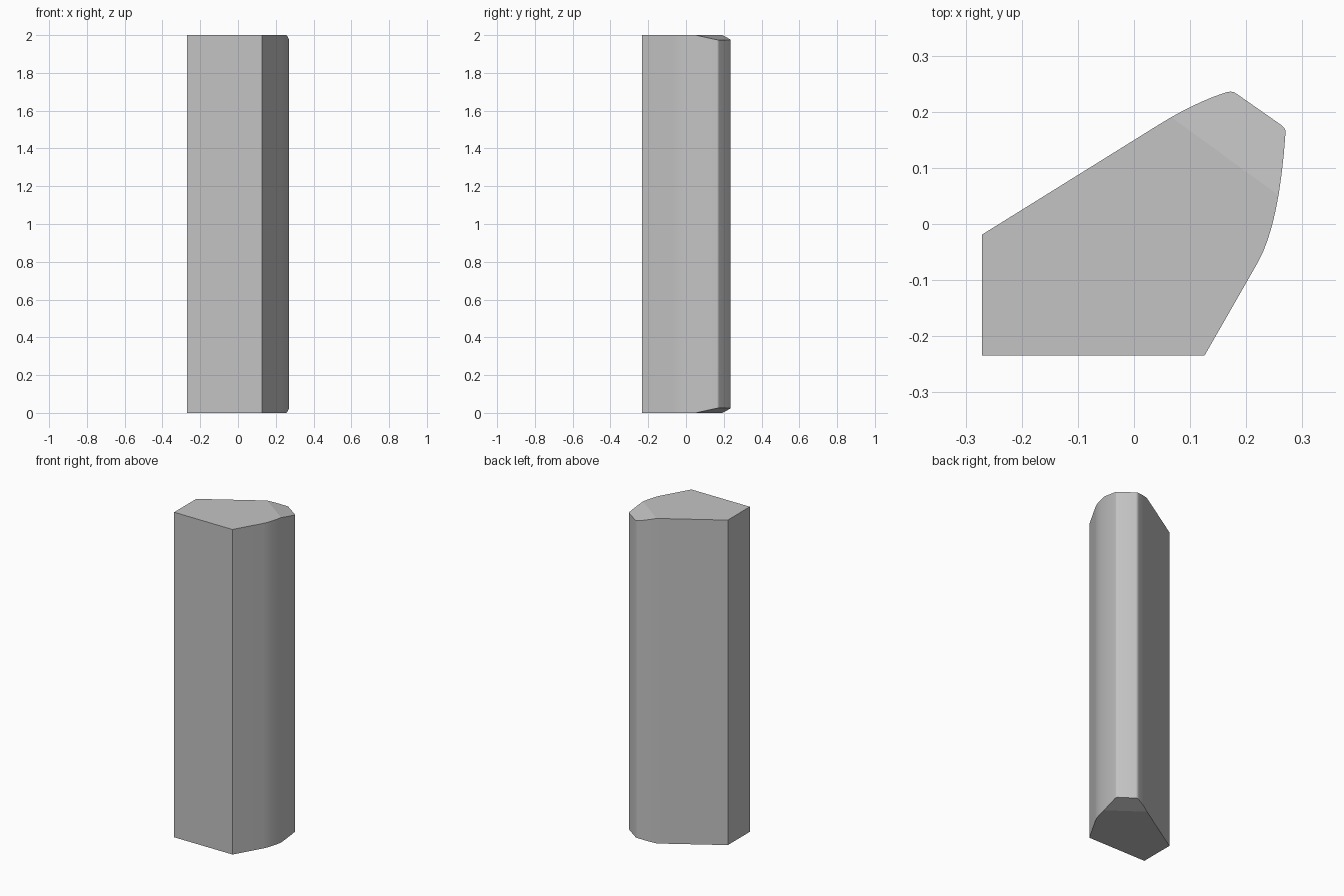
import bpy, bmesh, math
from mathutils import Vector

cube = bpy.data.objects.get("Cube")
if cube:
    bpy.data.objects.remove(cube, do_unlink=True)

HEIGHT = 2.0


def arc(start, control, end, steps):
    """Quadratic curve between two outline points."""
    a, b, c = Vector(start), Vector(control), Vector(end)
    ts = [i / steps for i in range(steps + 1)]
    return [a * (1 - t) ** 2 + b * 2 * t * (1 - t) + c * t * t for t in ts]


# Plan outline: straight walls, two bowed flanks and a blunt, rounded nose
outline = [Vector((-0.271, -0.234)), Vector((0.126, -0.234))]
outline += arc((0.221, -0.068), (0.259, 0.0), (0.27, 0.162), 8)
outline += arc((0.27, 0.166), (0.27, 0.17), (0.263, 0.176), 3)
outline += arc((0.183, 0.232), (0.176, 0.238), (0.165, 0.235), 3)
outline += arc((0.159, 0.233), (0.106, 0.215), (0.049, 0.18), 6)
outline.append(Vector((-0.271, -0.019)))

# Extrude the outline into a post
bm = bmesh.new()
base = bm.faces.new([bm.verts.new((p.x, p.y, 0)) for p in outline])
top = bmesh.ops.extrude_face_region(bm, geom=[base])["geom"]
bmesh.ops.translate(bm, vec=(0, 0, HEIGHT),
                    verts=[v for v in top if isinstance(v, bmesh.types.BMVert)])

# Bevel both ends down towards the nose
nose = Vector((0.59, 0.81, 0)).normalized()
slope = 0.25
for z, side in ((HEIGHT, 1), (0, -1)):
    cut = bmesh.ops.bisect_plane(
        bm, geom=bm.verts[:] + bm.edges[:] + bm.faces[:],
        plane_co=nose * 0.193 + Vector((0, 0, z)),
        plane_no=nose * slope + Vector((0, 0, side)), clear_outer=True)
    rim = [e for e in cut["geom_cut"] if isinstance(e, bmesh.types.BMEdge)]
    bmesh.ops.holes_fill(bm, edges=[e for e in bm.edges if e.is_boundary])

bmesh.ops.recalc_face_normals(bm, faces=bm.faces[:])
mesh = bpy.data.meshes.new("post")
bm.to_mesh(mesh)
bm.free()

post = bpy.data.objects.new("post", mesh)
bpy.context.collection.objects.link(post)

# Plain grey material
grey = bpy.data.materials.new("plain grey")
grey.use_nodes = True
colour = (0.55, 0.55, 0.55, 1)
grey.diffuse_color = colour
grey.node_tree.nodes["Principled BSDF"].inputs["Base Color"].default_value = colour
mesh.materials.append(grey)

# Smooth walls, flat ends
bpy.context.view_layer.objects.active = post
post.select_set(True)
bpy.ops.object.shade_smooth_by_angle(angle=math.radians(30))
for face in mesh.polygons:
    if abs(face.normal.z) > 0.5:
        face.use_smooth = False
